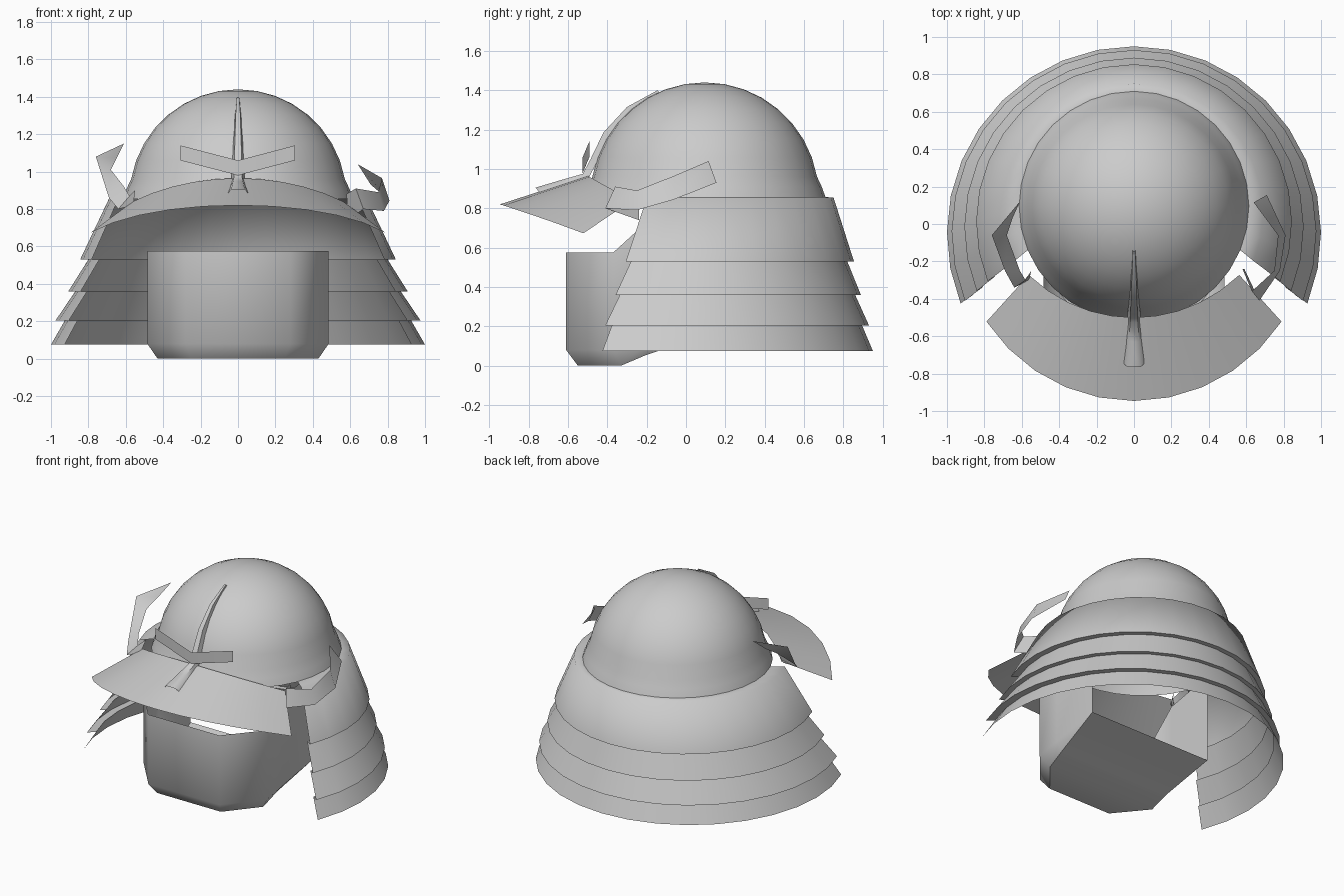
import bpy, bmesh
from math import sin, cos, radians, pi
from mathutils import Vector

if "Cube" in bpy.data.objects:
    bpy.data.objects.remove(bpy.data.objects["Cube"])


def loft(name, rows, angle=40, extra=()):
    """Skin a grid of points; extra holds additional faces as point lists."""
    bm = bmesh.new()
    grid = [[bm.verts.new(p) for p in row] for row in rows]
    for a, b in zip(grid, grid[1:]):
        for i in range(len(a) - 1):
            bm.faces.new((a[i], a[i + 1], b[i + 1], b[i]))
    for pts in extra:
        bm.faces.new([bm.verts.new(p) for p in pts])
    bmesh.ops.remove_doubles(bm, verts=bm.verts, dist=0.0005)
    bmesh.ops.dissolve_degenerate(bm, edges=bm.edges, dist=0.0005)
    bmesh.ops.recalc_face_normals(bm, faces=bm.faces)
    me = bpy.data.meshes.new(name)
    bm.to_mesh(me)
    bm.free()
    ob = bpy.data.objects.new(name, me)
    bpy.context.collection.objects.link(ob)
    bpy.ops.object.select_all(action='DESELECT')
    ob.select_set(True)
    bpy.context.view_layer.objects.active = ob
    bpy.ops.object.shade_smooth_by_angle(angle=radians(angle))
    return ob


def arc(r, cy, z, a0, a1, n):
    return [(r * cos(a0 + (a1 - a0) * i / n), cy + r * sin(a0 + (a1 - a0) * i / n), z)
            for i in range(n + 1)]


# Dome: hemisphere flaring slightly at its base
prof = [(0.58 * sin(radians(t)), 0.86 + 0.58 * cos(radians(t))) for t in range(0, 81, 10)]
prof += [(0.595, 0.91), (0.615, 0.855)]
loft("dome", [arc(r, 0.095, z, 0, 2 * pi, 32) for r, z in prof])

# Neck guard: four overlapping flared plates, (radius, centre y, z)
plates = [(0.612, 0.09, 0.857), (0.69, 0.06, 0.855), (0.844, 0.01, 0.53),
          (0.80, 0.02, 0.53), (0.907, -0.018, 0.36), (0.87, -0.01, 0.36),
          (0.975, -0.045, 0.205), (0.925, -0.03, 0.205), (1.0, -0.05, 0.075)]
end = radians(22)
loft("neck_guard", [arc(r, cy, z, -end, pi + end, 20) for r, cy, z in plates], 70)

# Brim: curved visor drooping to the sides
inner, outer = [], []
for i in range(-5, 6):
    t = i / 5
    a = radians(56.5) * t
    r = 0.6 + 0.075 * t * t
    inner.append(Vector((r * sin(a), 0.1 - r * cos(a), 0.965 - 0.125 * t * t)))
    outer.append(Vector((0.946 * sin(a), -0.946 * cos(a), 0.82 - 0.147 * t * t)))
loft("brim", [[p.lerp(q, k / 3) for p, q in zip(inner, outer)] for k in range(4)])

# Crest ridge running down the dome and onto the brim: (y, z, half width)
ridge = [(-0.145, 1.40, 0.01), (-0.3, 1.315, 0.02), (-0.42, 1.185, 0.027),
         (-0.485, 1.05, 0.033), (-0.525, 0.975, 0.035), (-0.63, 0.945, 0.045),
         (-0.765, 0.905, 0.06)]
loft("crest_ridge", [[(-w, y + 0.025, z - 0.03), (-w * 0.6, y, z), (w * 0.6, y, z),
                      (w, y + 0.025, z - 0.03)] for y, z, w in ridge], 60)

# Crest bar: shallow V plate
loft("crest_bar", [[(x, -0.525 + 0.11 * abs(x), z + h) for x, z in
                    ((-0.308, 1.06), (0, 0.98), (0.304, 1.06))] for h in (0, 0.08)])

# Turned-back side wings: bent strips, lower and upper edges
loft("right_wing", [
    [(0.59, -0.24, 0.74), (0.67, -0.41, 0.80), (0.78, -0.25, 0.79), (0.81, -0.06, 0.845),
     (0.71, 0.155, 0.93)],
    [(0.58, -0.24, 0.88), (0.63, -0.36, 0.91), (0.75, -0.25, 0.89), (0.77, -0.06, 0.965),
     (0.64, 0.115, 1.04)]], 35)
loft("left_wing", [
    [(-0.56, -0.30, 0.82), (-0.64, -0.34, 0.80), (-0.69, -0.25, 0.86),
     (-0.76, -0.06, 1.08), (-0.61, 0.12, 1.15)],
    [(-0.55, -0.25, 0.90), (-0.58, -0.30, 0.87), (-0.61, -0.25, 0.92),
     (-0.68, -0.06, 1.01), (-0.65, 0.03, 1.07)]], 35)


# Face mask: open-backed jaw with bevelled, closed underside
def mirrored(half):
    return half + [(-x, y, z) for x, y, z in reversed(half)]


top = mirrored([(0.485, 0.16, 0.8), (0.485, -0.2, 0.73), (0.485, -0.37, 0.575),
                (0.28, -0.61, 0.575)])
mid = mirrored([(0.485, 0.16, 0.17), (0.485, -0.2, 0.11), (0.485, -0.37, 0.08),
                (0.28, -0.61, 0.08)])
low = mirrored([(0.485, 0.16, 0.17), (0.44, -0.2, 0.055), (0.43, -0.33, 0.0),
                (0.25, -0.55, 0.0)])
floor = [(low[i], low[i + 1], low[6 - i], low[7 - i]) for i in range(3)]
loft("face_mask", [top, mid, low], 50, floor)
